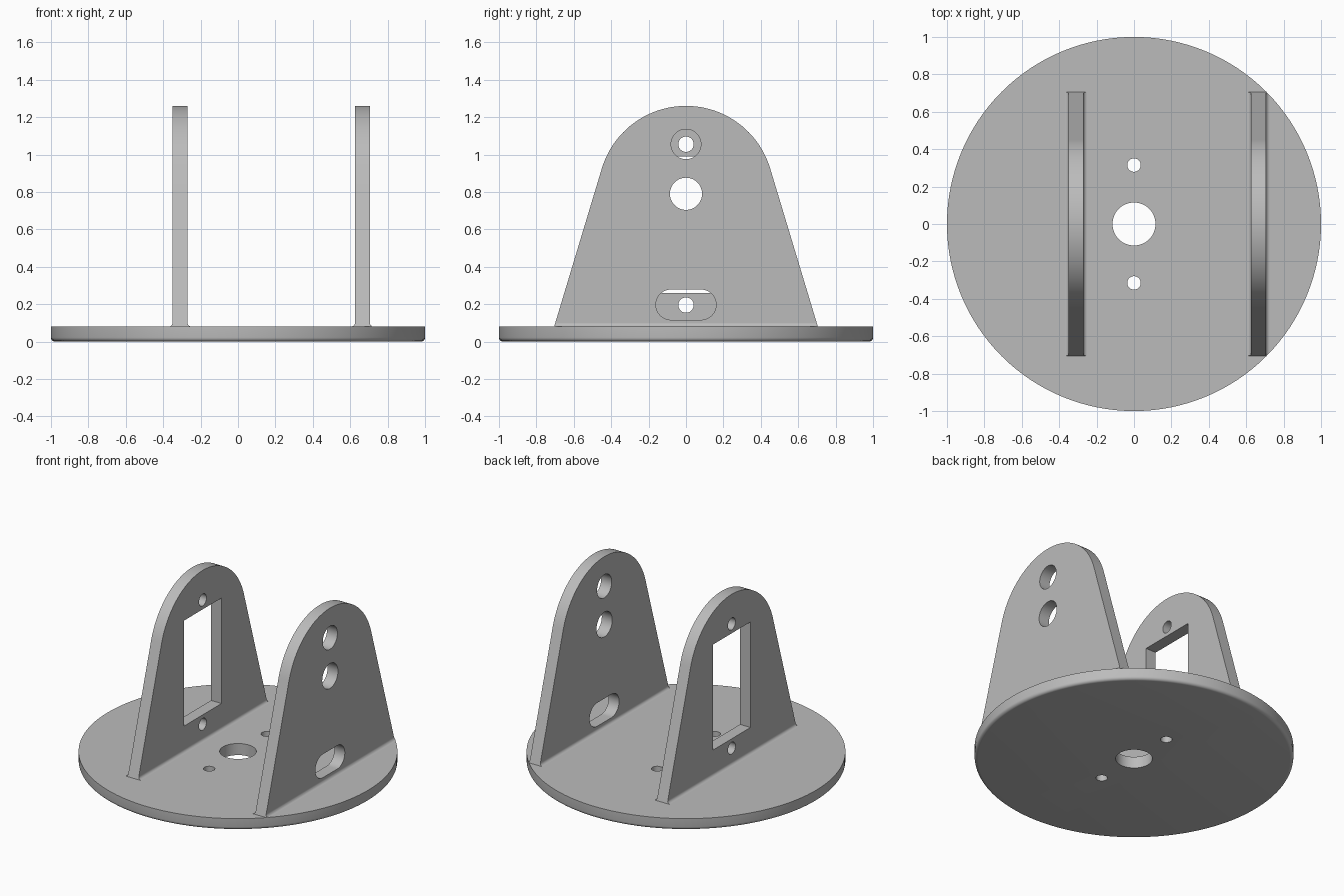
import bpy, bmesh
from math import sin, cos, pi, asin, atan2, hypot
from mathutils import Matrix

if "Cube" in bpy.data.objects:
    bpy.data.objects.remove(bpy.data.objects["Cube"], do_unlink=True)

grey = bpy.data.materials.new("light grey")
grey.use_nodes = True
COLOUR = (0.5, 0.5, 0.5, 1)
grey.diffuse_color = COLOUR
grey.node_tree.nodes["Principled BSDF"].inputs["Base Color"].default_value = COLOUR

BASE_TOP, HALF_FOOT, TOP_R, TOP_Z = 0.08, 0.705, 0.47, 0.79
FILLET = 0.02

# Axis frames for extruding: along x (outline in y, z), y (outline in x, z) or z
ALONG_X = Matrix(((0, 0, 1), (1, 0, 0), (0, 1, 0))).to_4x4()
ALONG_Y = Matrix(((1, 0, 0), (0, 0, 1), (0, 1, 0))).to_4x4()
ALONG_Z = Matrix.Identity(4)


def arc(u, v, r, a0, a1, n):
    return [(u + r * cos(a0 + (a1 - a0) * i / n), v + r * sin(a0 + (a1 - a0) * i / n))
            for i in range(n + 1)]


def circle(u, v, r, n=48):
    return arc(u, v, r, 0, 2 * pi, n)[:-1]


def prism(name, outline, lo, hi, frame):
    bm = bmesh.new()
    face = bm.faces.new([bm.verts.new((u, v, lo)) for u, v in outline])
    top = bmesh.ops.extrude_face_region(bm, geom=[face])["geom"]
    bmesh.ops.translate(bm, vec=(0, 0, hi - lo),
                        verts=[g for g in top if isinstance(g, bmesh.types.BMVert)])
    bm.transform(frame)
    bmesh.ops.recalc_face_normals(bm, faces=bm.faces)
    mesh = bpy.data.meshes.new(name)
    bm.to_mesh(mesh)
    bm.free()
    mesh.materials.append(grey)
    obj = bpy.data.objects.new(name, mesh)
    bpy.context.collection.objects.link(obj)
    return obj


def activate(obj):
    bpy.ops.object.select_all(action="DESELECT")
    obj.select_set(True)
    bpy.context.view_layer.objects.active = obj


def combine(obj, cutter, operation="DIFFERENCE"):
    activate(obj)
    mod = obj.modifiers.new("cut", "BOOLEAN")
    mod.operation, mod.object, mod.solver = operation, cutter, "EXACT"
    bpy.ops.object.modifier_apply(modifier=mod.name)
    bpy.data.objects.remove(cutter, do_unlink=True)


def smooth(obj):
    activate(obj)
    bpy.ops.object.shade_smooth_by_angle(angle=pi / 6)


# Round base with a rounded lower rim and three vertical holes
base = prism("base_disc", circle(0, 0, 1, 128), 0, BASE_TOP, ALONG_Z)
bm = bmesh.new()
bm.from_mesh(base.data)
rim = [e for e in bm.edges if all(v.co.z < 0.01 for v in e.verts)]
bmesh.ops.bevel(bm, geom=rim, offset=0.022, segments=5, profile=0.5, affect="EDGES")
bm.to_mesh(base.data)
bm.free()
for y, r in ((0, 0.115), (0.315, 0.036), (-0.315, 0.036)):
    combine(base, prism("hole_cutter", circle(0, y, r), -0.1, 0.2, ALONG_Z))
smooth(base)

# Bracket outline: sloping sides tangent to a round top
drop = TOP_Z - BASE_TOP
reach = hypot(HALF_FOOT, drop)
tangent = asin(TOP_R / reach) - atan2(HALF_FOOT, drop)
tilt = -tangent if tangent < 0 else tangent
tilt = atan2(HALF_FOOT, drop) - asin(TOP_R / reach)
bracket_outline = ([(-HALF_FOOT, BASE_TOP), (HALF_FOOT, BASE_TOP)]
                   + arc(0, TOP_Z, TOP_R, tilt, pi - tilt, 48))


def slope_y(z):
    return HALF_FOOT - (z - BASE_TOP) * sin(tilt) / cos(tilt)


def bracket(name, x0, x1, cutouts):
    plate = prism(name, bracket_outline, x0, x1, ALONG_X)
    for outline in cutouts:
        combine(plate, prism("cutout_cutter", outline, x0 - 0.1, x1 + 0.1, ALONG_X))
    smooth(plate)
    # Concave fillet along the foot, ending on the sloping sides and at the disc rim
    z = BASE_TOP + FILLET
    profile = (arc(x1 + FILLET, z, FILLET, pi, 1.5 * pi, 6)
               + arc(x0 - FILLET, z, FILLET, 1.5 * pi, 2 * pi, 6))
    foot = prism(name + "_foot_fillet", profile, -1, 1, ALONG_Y)
    for v in foot.data.vertices:
        v.co.y *= slope_y(v.co.z)
    if x1 > 0.5:
        combine(foot, prism("rim_cutter", circle(0, 0, 1, 128), -0.1, 0.3, ALONG_Z),
                "INTERSECT")
    smooth(foot)


# Left bracket: two round holes and an access slot
slot = (arc(0.08, 0.197, 0.081, -pi / 2, pi / 2, 24)
        + arc(-0.08, 0.197, 0.081, pi / 2, 1.5 * pi, 24))
bracket("left_bracket", 0.625, 0.705,
        [circle(0, 1.055, 0.08), circle(0, 0.79, 0.086), slot])

# Right bracket: rectangular window between two screw holes
window = [(-0.205, 0.26), (0.205, 0.26), (0.205, 0.99), (-0.205, 0.99)]
bracket("right_bracket", -0.35, -0.27,
        [window, circle(0, 1.055, 0.041), circle(0, 0.195, 0.041)])
